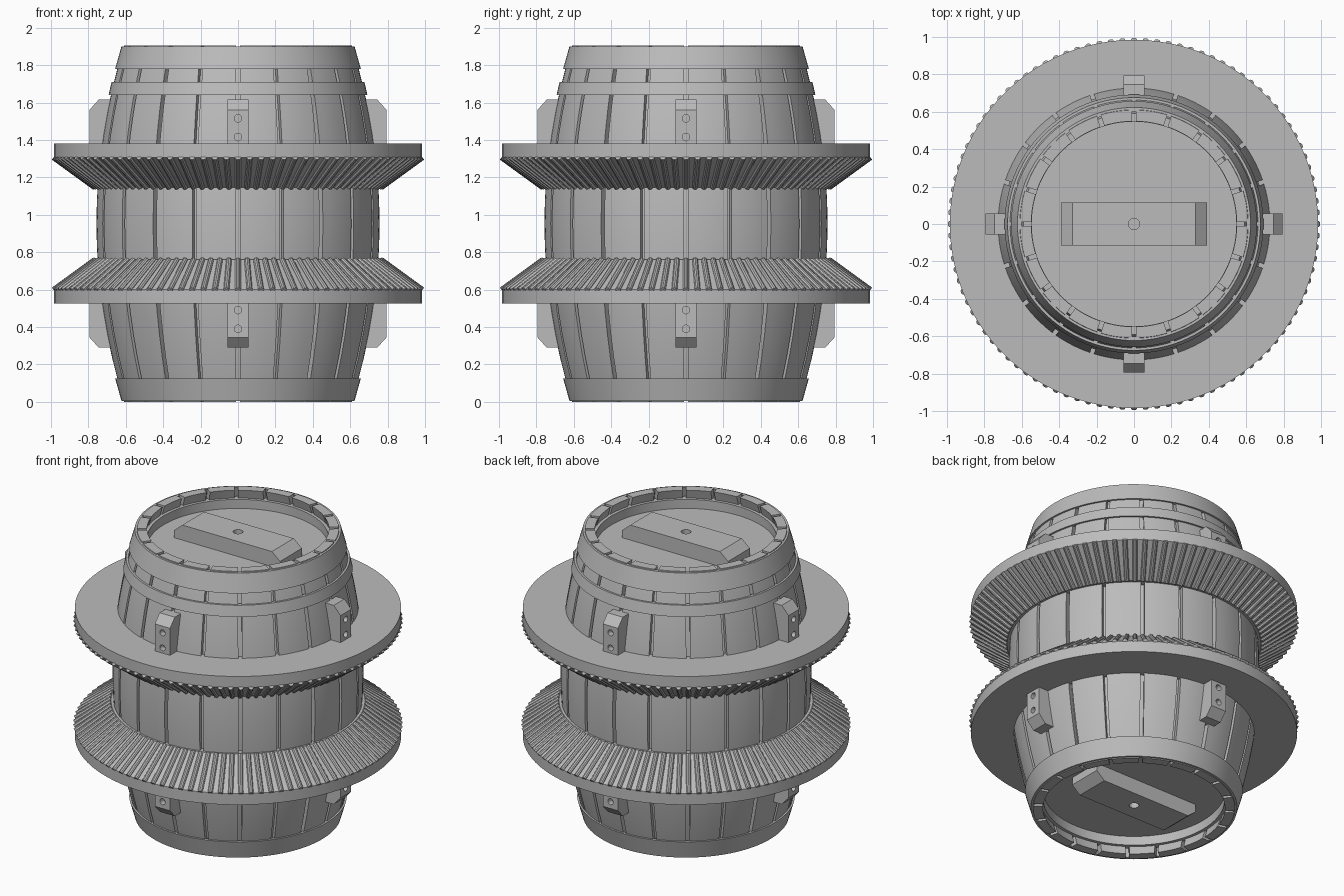
import bpy, bmesh, math
from mathutils import Vector, Matrix

if "Cube" in bpy.data.objects:
    bpy.data.objects.remove(bpy.data.objects["Cube"])

MID = 0.9525          # half height, also the mirror plane
STAVES = 20
RODS = 100

grey = bpy.data.materials.new("plain grey")
grey.use_nodes = True
COLOUR = (0.5, 0.5, 0.5, 1)
grey.diffuse_color = COLOUR
grey.node_tree.nodes["Principled BSDF"].inputs["Base Color"].default_value = COLOUR


def radius(z):
    """Bulging outside radius of the barrel at height z."""
    return 0.757 - 0.163 * (z - MID) ** 2


def finish(name, bm, smooth=True):
    bmesh.ops.recalc_face_normals(bm, faces=bm.faces)
    mesh = bpy.data.meshes.new(name)
    bm.to_mesh(mesh)
    bm.free()
    mesh.materials.append(grey)
    obj = bpy.data.objects.new(name, mesh)
    bpy.context.collection.objects.link(obj)
    if smooth:
        bpy.ops.object.select_all(action="DESELECT")
        obj.select_set(True)
        bpy.context.view_layer.objects.active = obj
        bpy.ops.object.shade_smooth_by_angle(angle=math.radians(30))
    return obj


def add_lathe(bm, profile, segs=100):
    """Turn a closed (radius, z) profile around the z axis."""
    rings = []
    for i in range(segs):
        a = math.tau * i / segs
        rings.append([bm.verts.new((r * math.cos(a), r * math.sin(a), z)) for r, z in profile])
    n = len(profile)
    for i in range(segs):
        p, q = rings[i], rings[(i + 1) % segs]
        for j in range(n):
            k = (j + 1) % n
            bm.faces.new((p[j], q[j], q[k], p[k]))
    bmesh.ops.remove_doubles(bm, verts=bm.verts, dist=1e-5)
    bmesh.ops.dissolve_degenerate(bm, edges=bm.edges, dist=1e-5)


def add_prism(bm, outline, half, axis_matrix):
    """Extrude an (x, z) outline to y = +-half and place it."""
    sides = [[bm.verts.new(axis_matrix @ Vector((x, y, z))) for x, z in outline] for y in (-half, half)]
    bm.faces.new(sides[0])
    bm.faces.new(sides[1][::-1])
    for i in range(len(outline)):
        k = (i + 1) % len(outline)
        bm.faces.new((sides[0][i], sides[1][i], sides[1][k], sides[0][k]))


def cut(obj, bm, name):
    """Subtract the closed shapes in bm from obj."""
    cutter = finish(name, bm, False)
    cutter.hide_render = True
    mod = obj.modifiers.new("holes", "BOOLEAN")
    mod.solver = "EXACT"
    mod.object = cutter
    bpy.context.view_layer.objects.active = obj
    bpy.ops.object.modifier_apply(modifier=mod.name)
    bpy.data.objects.remove(cutter)


def flip(points):
    return [(r, 2 * MID - z) for r, z in points]


# Staves: curved boards with parallel-sided gaps
bm = bmesh.new()
LEVELS, ARC, GAP = 16, 5, 0.011
for s in range(STAVES):
    start = math.tau * s / STAVES
    grid = []
    for i in range(LEVELS + 1):
        z = 2 * MID * i / LEVELS
        loop = []
        for r, order in ((radius(z), 1), (radius(z) - 0.06, -1)):
            off = math.asin(GAP / r)
            arc = [start + off + (math.tau / STAVES - 2 * off) * j / ARC for j in range(ARC + 1)]
            loop += [bm.verts.new((r * math.cos(a), r * math.sin(a), z)) for a in arc[::order]]
        grid.append(loop)
    for low, high in zip(grid, grid[1:]):
        for j in range(len(low)):
            k = (j + 1) % len(low)
            bm.faces.new((low[j], low[k], high[k], high[j]))
    for loop in (grid[0], grid[-1]):
        for j in range(ARC):
            bm.faces.new((loop[j], loop[j + 1], loop[-2 - j], loop[-1 - j]))
finish("barrel_staves", bm)

# Inner core that closes the gaps, with recessed heads
bm = bmesh.new()
walls = [(radius(z) - 0.035, z) for z in [0.06 + (2 * MID - 0.12) * i / 12 for i in range(13)]]
head = [(0.547, 1.845), (0.547, 1.785), (0, 1.785)]
add_lathe(bm, walls + head + flip(head)[::-1])
finish("barrel_core", bm)

# Hoops
for name, z0, z1, r0, r1 in (("top_hoop", 1.78, 1.9, 0.657, 0.623),
                             ("upper_hoop", 1.64, 1.71, 0.692, 0.676),
                             ("bottom_hoop", 0.125, 0.005, 0.657, 0.623)):
    bm = bmesh.new()
    add_lathe(bm, [(r0, z0), (r1, z1), (radius(z1) - 0.01, z1), (radius(z0) - 0.01, z0)])
    finish(name, bm)

# Bevelled flanges with round ribs lying on the slope
flange = [(0.7, 1.38), (0.985, 1.38), (0.985, 1.305), (0.766, 1.145), (0.7, 1.145)]
inner, outer = Vector((0.766, 0, 1.147)), Vector((0.986, 0, 1.307))
for side, mirrored in (("upper", False), ("lower", True)):
    bm = bmesh.new()
    add_lathe(bm, flip(flange) if mirrored else flange)
    finish(side + "_flange", bm)

    bm = bmesh.new()
    slope = outer - inner
    lie = Matrix.Translation((inner + outer) / 2) @ slope.to_track_quat("Z", "Y").to_matrix().to_4x4()
    for i in range(RODS):
        bmesh.ops.create_cone(bm, cap_ends=True, segments=10, radius1=0.0155, radius2=0.0155,
                              depth=slope.length,
                              matrix=Matrix.Rotation(math.tau * i / RODS, 4, "Z") @ lie)
    if mirrored:
        for v in bm.verts:
            v.co.z = 2 * MID - v.co.z
    finish(side + "_flange_ribs", bm)

# Four chamfered brackets on each flange, with two bolt holes each
bracket = [(0.66, 1.37), (0.795, 1.37), (0.795, 1.56), (0.745, 1.615), (0.66, 1.615)]
for side, mirrored in (("upper", False), ("lower", True)):
    for q in range(4):
        turn = Matrix.Rotation(math.tau * q / 4, 4, "Z")
        bm = bmesh.new()
        add_prism(bm, flip(bracket) if mirrored else bracket, 0.056, turn)
        obj = finish("%s_bracket_%d" % (side, q + 1), bm, False)
        bm = bmesh.new()
        for z in (1.515, 1.415):
            height = 2 * MID - z if mirrored else z
            place = turn @ Matrix.Translation((0.795, 0, height)) @ Matrix.Rotation(math.pi / 2, 4, "Y")
            bmesh.ops.create_cone(bm, cap_ends=True, segments=16, radius1=0.02, radius2=0.02,
                                  depth=0.08, matrix=place)
        cut(obj, bm, "bracket_hole_cutter")

# Cross bars on both heads, sloped ends and a central hole
bar = [(-0.39, 1.78), (0.39, 1.78), (0.39, 1.835), (0.33, 1.885), (-0.33, 1.885), (-0.39, 1.835)]
for side, mirrored in (("top", False), ("bottom", True)):
    bm = bmesh.new()
    add_prism(bm, flip(bar) if mirrored else bar, 0.115, Matrix.Identity(4))
    obj = finish(side + "_head_bar", bm, False)
    bm = bmesh.new()
    height = 2 * MID - 1.885 if mirrored else 1.885
    bmesh.ops.create_cone(bm, cap_ends=True, segments=24, radius1=0.03, radius2=0.03,
                          depth=0.1, matrix=Matrix.Translation((0, 0, height)))
    cut(obj, bm, "bar_hole_cutter")
